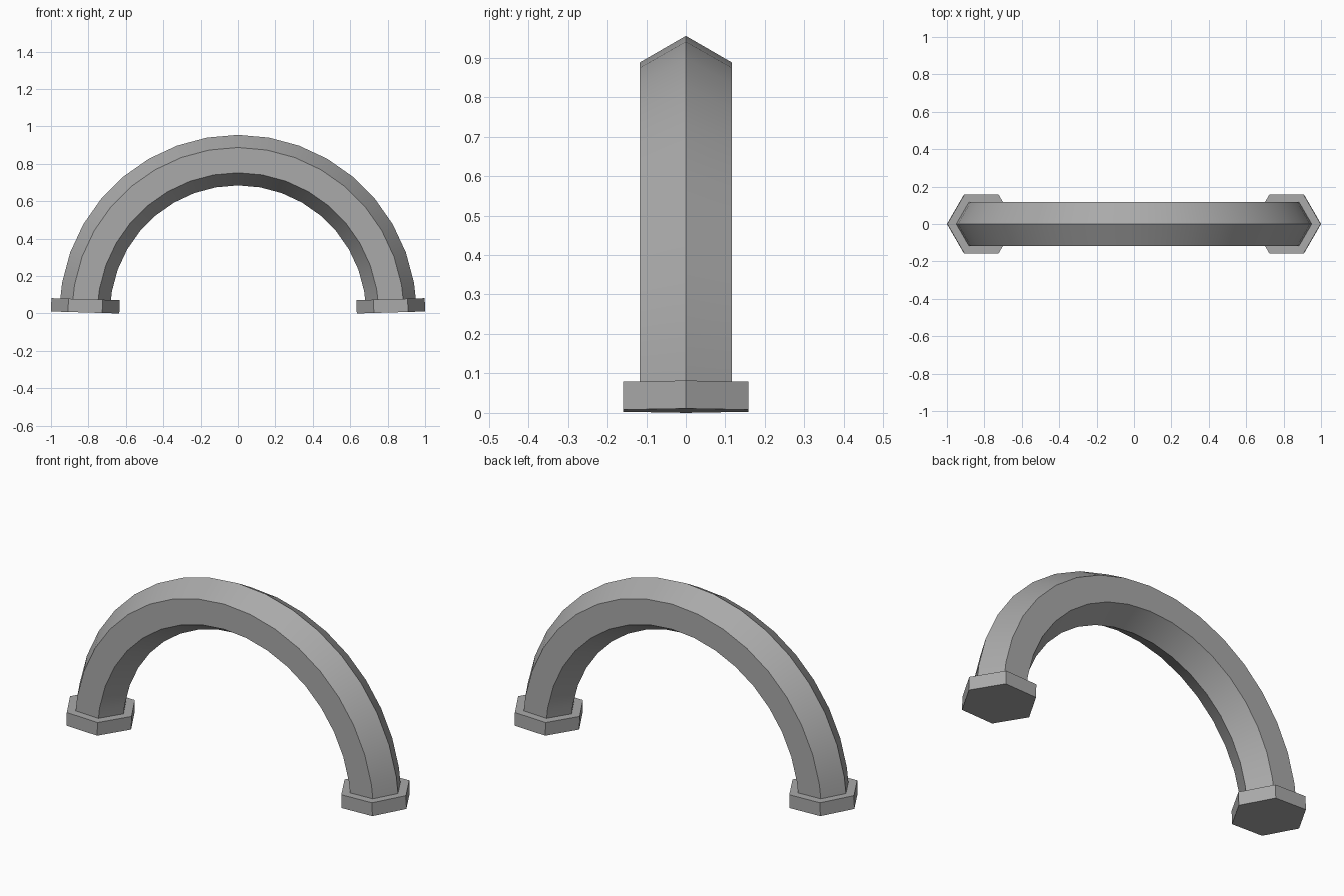
import bpy, bmesh, math
from mathutils import Matrix, Vector

if "Cube" in bpy.data.objects:
    bpy.data.objects.remove(bpy.data.objects["Cube"])

grey = bpy.data.materials.new("mid_grey")
grey.diffuse_color = (0.4, 0.4, 0.4, 1)
grey.use_nodes = True
grey.node_tree.nodes["Principled BSDF"].inputs["Base Color"].default_value = grey.diffuse_color


def make_object(name, bm):
    bmesh.ops.recalc_face_normals(bm, faces=bm.faces)
    mesh = bpy.data.meshes.new(name)
    bm.to_mesh(mesh)
    bm.free()
    mesh.materials.append(grey)
    obj = bpy.data.objects.new(name, mesh)
    bpy.context.collection.objects.link(obj)
    return obj


# Arch: hexagonal section swept round a half circle in 10 degree steps
R, r = 0.82, 0.135
bm = bmesh.new()
rings = []
for deg in [3] + list(range(10, 180, 10)) + [177]:
    a = math.radians(deg)
    ring = []
    for k in range(6):
        t = math.radians(60 * k)
        d = R + r * math.cos(t)
        ring.append(bm.verts.new((d * math.cos(a), r * math.sin(t), d * math.sin(a))))
    rings.append(ring)
for p, q in zip(rings, rings[1:]):
    for k in range(6):
        n = (k + 1) % 6
        bm.faces.new((p[k], p[n], q[n], q[k]))
bm.faces.new(rings[0])
bm.faces.new(rings[-1])
arch = make_object("arch_handle", bm)
bpy.context.view_layer.objects.active = arch
arch.select_set(True)
bpy.ops.object.shade_smooth_by_angle(angle=math.radians(30))

# End caps: wider hexagonal prisms, tilted slightly with the arch ends
for side, name in ((1, "right_end_cap"), (-1, "left_end_cap")):
    bm = bmesh.new()
    bmesh.ops.create_cone(bm, cap_ends=True, segments=6, radius1=0.1825, radius2=0.1825, depth=0.071)
    # put hexagon corners on the x axis
    if max(v.co.x for v in bm.verts) < 0.18:
        bmesh.ops.rotate(bm, verts=bm.verts, cent=(0, 0, 0), matrix=Matrix.Rotation(math.radians(30), 3, 'Z'))
    bmesh.ops.rotate(bm, verts=bm.verts, cent=(0, 0, 0), matrix=Matrix.Rotation(math.radians(-1.7 * side), 3, 'Y'))
    bmesh.ops.translate(bm, verts=bm.verts, vec=Vector((0.8165 * side, 0, 0.041)))
    make_object(name, bm)
